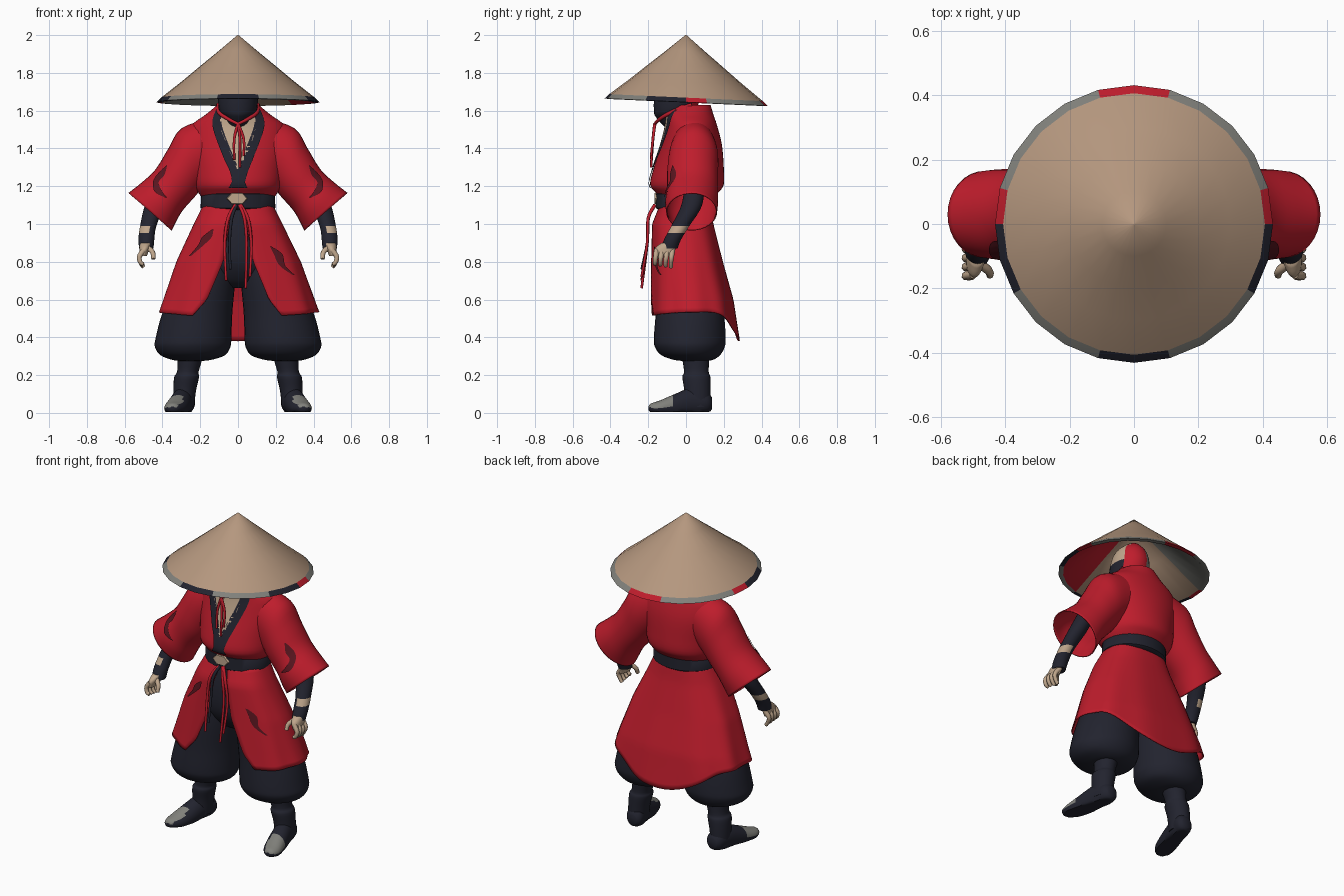
import bpy, bmesh, math
from mathutils import Vector
from mathutils.bvhtree import BVHTree

if "Cube" in bpy.data.objects:
    bpy.data.objects.remove(bpy.data.objects["Cube"])


def material(name, rgb):
    m = bpy.data.materials.new(name)
    m.use_nodes = True
    m.diffuse_color = (*rgb, 1)
    m.node_tree.nodes["Principled BSDF"].inputs["Base Color"].default_value = (*rgb, 1)
    return m


STRAW = material("straw", (.46, .31, .21))
SKIN = material("skin", (.52, .38, .26))
RED = material("red cloth", (.52, .012, .025))
NAVY = material("navy cloth", (.016, .017, .028))
GREY = material("worn grey", (.22, .22, .2))
MAROON = material("torn lining", (.1, .008, .014))
made = []


def finish(name, bm, mats, rule=None, mirror=False, thick=0):
    """Turn a bmesh into an object, colouring faces by rule."""
    bmesh.ops.recalc_face_normals(bm, faces=bm.faces)
    if rule:
        for f in bm.faces:
            f.material_index = rule(f.calc_center_median(), f.normal)
    me = bpy.data.meshes.new(name)
    bm.to_mesh(me)
    bm.free()
    ob = bpy.data.objects.new(name, me)
    bpy.context.collection.objects.link(ob)
    for m in mats:
        me.materials.append(m)
    if thick:
        s = ob.modifiers.new("thickness", 'SOLIDIFY')
        s.thickness, s.offset = thick, -1
    if mirror:
        ob.modifiers.new("mirror", 'MIRROR')
    made.append(ob)
    return ob


def smooth_rows(rows, k):
    """Catmull-Rom interpolation of tuples."""
    out = []
    for i in range(len(rows) - 1):
        p0, p1, p2, p3 = (rows[min(max(i + j, 0), len(rows) - 1)] for j in (-1, 0, 1, 2))
        for s in range(k):
            t = s / k
            out.append([b + .5 * t * (c - a + t * (2*a - 5*b + 4*c - d + t * (3*(b - c) + d - a)))
                        for a, b, c, d in zip(p0, p1, p2, p3)])
    return out + [list(rows[-1])]


def skin_rows(bm, rows, closed):
    """Join rows of points with quads."""
    vs = [[bm.verts.new(p) for p in r] for r in rows]
    n = len(vs[0])
    for a, b in zip(vs, vs[1:]):
        for j in range(n if closed else n - 1):
            q = (j + 1) % n
            bm.faces.new((a[j], a[q], b[q], b[j]))
    return vs


def loft(name, rings, mats, rule=None, n=24, k=4, caps=True, floor=-1, **kw):
    """Rings: x, y, z, radius u, radius v, u tilt from x, v tilt from y (degrees)."""
    rows = []
    for x, y, z, ru, rv, a, b in smooth_rows([tuple(r) + (0,) * (7 - len(r)) for r in rings], k):
        u = Vector((math.cos(math.radians(a)), 0, math.sin(math.radians(a)))) * ru
        v = Vector((0, math.cos(math.radians(b)), math.sin(math.radians(b)))) * rv
        row = []
        for j in range(n):
            t = math.tau * j / n
            p = Vector((x, y, z)) + u * math.cos(t) + v * math.sin(t)
            p.z = max(p.z, floor)
            row.append(p)
        rows.append(row)
    bm = bmesh.new()
    vs = skin_rows(bm, rows, True)
    if caps:
        bm.faces.new(vs[0])
        bm.faces.new(vs[-1])
    return finish(name, bm, mats, rule, **kw)


def drape(name, target, rows, mat, mirror=False):
    """Lay a cloth plate on the front of target; rows: z, x start, x end."""
    tree = BVHTree.FromPolygons([v.co for v in target.data.vertices],
                                [p.vertices for p in target.data.polygons])
    pts = []
    for z, x0, x1 in smooth_rows(rows, 6):
        row = []
        for j in range(9):
            x = x0 + (x1 - x0) * j / 8
            hit = tree.ray_cast(Vector((x, -2, z)), Vector((0, 1, 0)))[0]
            row.append((x, (hit.y if hit else -.08) - .008, z))
        pts.append(row)
    bm = bmesh.new()
    skin_rows(bm, pts, False)
    return finish(name, bm, [mat], mirror=mirror)


def tube(name, pts, r, mat, mirror=False):
    """Tapered cord or finger through points."""
    cu = bpy.data.curves.new(name, 'CURVE')
    cu.dimensions, cu.bevel_depth, cu.bevel_resolution, cu.use_fill_caps = '3D', r, 2, True
    path = smooth_rows(pts, 4)
    sp = cu.splines.new('POLY')
    sp.points.add(len(path) - 1)
    for i, (q, p) in enumerate(zip(sp.points, path)):
        q.co, q.radius = (*p, 1), 1 - .35 * i / len(path)
    tmp = bpy.data.objects.new(name, cu)
    bm = bmesh.new()
    bm.from_mesh(bpy.data.meshes.new_from_object(tmp))
    bpy.data.objects.remove(tmp)
    return finish(name, bm, [mat], mirror=mirror)


# Straw hat with patched rim and lining
def hat_rule(c, n):
    r, a = math.hypot(c.x, c.y), math.degrees(math.atan2(c.x, -c.y))
    if n.z < 0 and r < .405:
        return 1 if 20 < a < 130 else 3 if -170 < a < -110 else 0
    if r < .405:
        return 0
    if abs(a) < 16 or 62 < abs(a) < 91:
        return 2
    return 1 if abs(a) > 164 or 91 < abs(a) < 106 else 3


loft("hat", [(0, 0, z, r, r, 0, -2.6) for r, z in
             ((.003, 2), (.1, 1.918), (.2, 1.836), (.3, 1.753), (.407, 1.669),
              (.432, 1.645), (.405, 1.643), (.2, 1.81), (.01, 1.96))],
     [STRAW, RED, NAVY, GREY], hat_rule, k=1)


# Masked head
def head_rule(c, n):
    if c.y > .02 and c.z > 1.6:
        return 2 if c.x > -.02 else 3
    return 1 if c.z > 1.7 else 0


loft("head", [(0, -.01, 1.48, .07, .07), (0, -.07, 1.56, .07, .085), (0, -.06, 1.6, .1, .11),
              (0, -.04, 1.7, .105, .125), (0, -.03, 1.78, .09, .1), (0, -.02, 1.83, .04, .05)],
     [NAVY, SKIN, RED, GREY], head_rule)

# Robe torso, belt and buckle
torso = loft("robe_torso", [
    (0, 0, 1.12, .17, .125), (0, .005, 1.165, .21, .165), (0, .005, 1.21, .23, .195),
    (0, .015, 1.3, .24, .185), (0, .03, 1.42, .26, .16), (0, .03, 1.52, .245, .135),
    (0, .02, 1.58, .17, .125), (0, .02, 1.63, .11, .11)], [RED], n=40)
loft("belt", [(0, 0, 1.075, .185, .145), (0, 0, 1.085, .198, .16),
              (0, 0, 1.16, .195, .16), (0, 0, 1.172, .18, .145)], [NAVY], n=40, k=1)
loft("buckle", [(-.005, -.15, 1.135, .058, .036, 0, 90), (-.005, -.168, 1.135, .052, .032, 0, 90)],
     [SKIN], n=6, k=1)

# Bare chest and crossing lapels
drape("chest_skin", torso, [(1.61, -.085, .085), (1.52, -.095, .095), (1.4, -.05, .06),
                            (1.29, -.005, .005)], SKIN)
drape("left_lapel", torso, [(1.61, .085, .115), (1.52, .085, .14), (1.36, .025, .085),
                            (1.27, -.01, .05), (1.19, -.05, .03)], NAVY)
drape("right_lapel", torso, [(1.61, -.115, -.085), (1.52, -.135, -.085), (1.36, -.08, -.025),
                             (1.27, -.04, .015), (1.19, -.03, .05)], NAVY)

# Wide sleeves
sleeves = loft("sleeves", [
    (.12, .04, 1.42, .14, .11, 78), (.235, .04, 1.36, .16, .13, 66), (.3, .035, 1.27, .145, .135, 61),
    (.365, .035, 1.18, .13, .135, 56), (.42, .03, 1.115, .138, .14, 48),
    (.465, .03, 1.065, .152, .135, 41)], [RED], caps=False, mirror=True, thick=.006, n=32)
drape("sleeve_tears", sleeves, [(1.31, .375, .38), (1.26, .39, .43), (1.22, .42, .45),
                                (1.17, .4, .44), (1.14, .375, .385)], MAROON, True)


# Open skirt of the robe with a long back
def table(z, rows):
    for a, b in zip(rows, rows[1:]):
        if z >= b[0]:
            t = (z - a[0]) / (b[0] - a[0])
            return [p + (q - p) * t for p, q in zip(a, b)][1:]
    return rows[-1][1:]


# height, half width, front y, back y, half opening
SHAPE = [(1.1, .185, -.14, .13, .025), (1, .235, -.18, .145, .045), (.8, .33, -.185, .195, .08),
         (.6, .4, -.195, .25, .165), (.5, .435, -.2, .265, .25), (.37, .44, -.2, .285, .27)]


def bend(v):
    return math.copysign(abs(v) ** .8, v)


rows = []
for i in range(25):
    row = []
    for j in range(73):
        s = j / 72
        hem = .515 - .135 * max(0, -math.cos(math.tau * s)) ** 3 + .02 * abs(math.sin(math.tau * s))
        z = 1.1 + (hem - 1.1) * i / 24
        rx, y0, y1, gap = table(z, SHAPE)
        t0 = math.asin((gap / rx) ** 1.25)
        t = t0 + (math.tau - 2 * t0) * s
        fold = 1 + .018 * i / 24 * math.sin(9 * t)
        row.append((rx * fold * bend(math.sin(t)),
                    (y0 + y1) / 2 - (y1 - y0) / 2 * fold * bend(math.cos(t)), z))
    rows.append(row)
bm = bmesh.new()
skin_rows(bm, rows, False)
skirt = finish("robe_skirt", bm, [RED], thick=.006)
drape("right_skirt_tear", skirt, [(.97, -.14, -.13), (.93, -.19, -.14), (.89, -.21, -.18),
                                  (.83, -.26, -.25)], MAROON)
drape("left_skirt_tear", skirt, [(.88, .17, .18), (.84, .19, .235), (.78, .22, .25),
                                 (.73, .29, .3)], MAROON)

# Baggy trousers
loft("trouser_hips", [(0, 0, 1.1, .16, .12), (0, -.01, .95, .19, .145), (0, 0, .8, .22, .155),
                      (0, .02, .7, .18, .12), (0, .02, .66, .08, .06)], [NAVY])
loft("trouser_legs", [
    (.12, .01, .85, .11, .14), (.17, .01, .7, .155, .16), (.215, .02, .53, .185, .18),
    (.235, .02, .4, .2, .19), (.24, .02, .35, .2, .185), (.24, .025, .305, .17, .155),
    (.245, .04, .28, .1, .1), (.25, .045, .275, .05, .05)], [NAVY], mirror=True, n=32)

# Boots with worn toes
loft("boot_shafts", [(.25, .05, .31, .07, .075), (.265, .055, .22, .057, .065),
                     (.272, .055, .19, .066, .074), (.282, .06, .12, .06, .07),
                     (.287, .06, .03, .055, .07)], [NAVY], mirror=True)
loft("boot_feet", [
    (.278, .138, .05, .03, .03, 0, 90), (.28, .11, .055, .053, .06, 0, 90),
    (.295, .03, .055, .056, .078, 0, 90), (.317, -.07, .035, .06, .06, 0, 90),
    (.335, -.14, .025, .056, .04, 0, 90), (.345, -.185, .025, .035, .025, 0, 90),
    (.347, -.198, .025, .012, .01, 0, 90)], [NAVY, GREY],
    lambda c, n: int(c.y < -.07 and c.z > .028 and n.x > -.5), floor=.006, mirror=True)

# Arms with wrapped wrists, hands
loft("arms", [(.38, .05, 1.24, .05, .05), (.44, .03, 1.1, .052, .055), (.475, -.03, .99, .043, .048),
              (.485, -.07, .92, .042, .045), (.485, -.09, .87, .038, .045)],
     [NAVY, SKIN], lambda c, n: int(.95 < c.z < .985 and n.x > -.3), mirror=True, k=6)
loft("palms", [(.488, -.085, .9, .03, .045), (.495, -.11, .87, .027, .055),
               (.503, -.115, .83, .02, .05)], [SKIN], mirror=True)
for i in range(4):
    y = -.072 - .028 * i
    tube(f"finger_{i + 1}", [(.5, y, .86), (.523, y - .005, .825), (.515, y - .008, .795),
                             (.5, y - .008, .77 + .006 * i)], .015, SKIN, True)
tube("thumbs", [(.485, -.12, .88), (.452, -.145, .85), (.448, -.16, .815)], .016, SKIN, True)

# Neck cord and hanging ties
tube("neck_cord", [(.105, .03, 1.63), (.1, -.08, 1.59), (.05, -.14, 1.555), (0, -.165, 1.53)],
     .012, RED, True)
for i, (x, z) in enumerate(((-.02, 1.34), (.01, 1.3), (.03, 1.36))):
    tube(f"chest_tie_{i + 1}", [(0, -.165, 1.53), (x, -.175, 1.45), (x, -.185, z)], .009, RED)
for i, (x, z, m) in enumerate(((-.07, .7, RED), (-.045, .76, NAVY), (.045, .66, RED), (.07, .72, RED))):
    tube(f"belt_tie_{i + 1}", [(x * .2, -.165, 1.1), (x * .75, -.2, 1.03), (x, -.205, .9),
                               (x * .9, -.235, z)], .01, m)

# Smooth shading with sharp edges kept
bpy.ops.object.select_all(action='DESELECT')
for ob in made:
    ob.select_set(True)
bpy.context.view_layer.objects.active = made[0]
bpy.ops.object.shade_smooth_by_angle(angle=math.radians(50))
